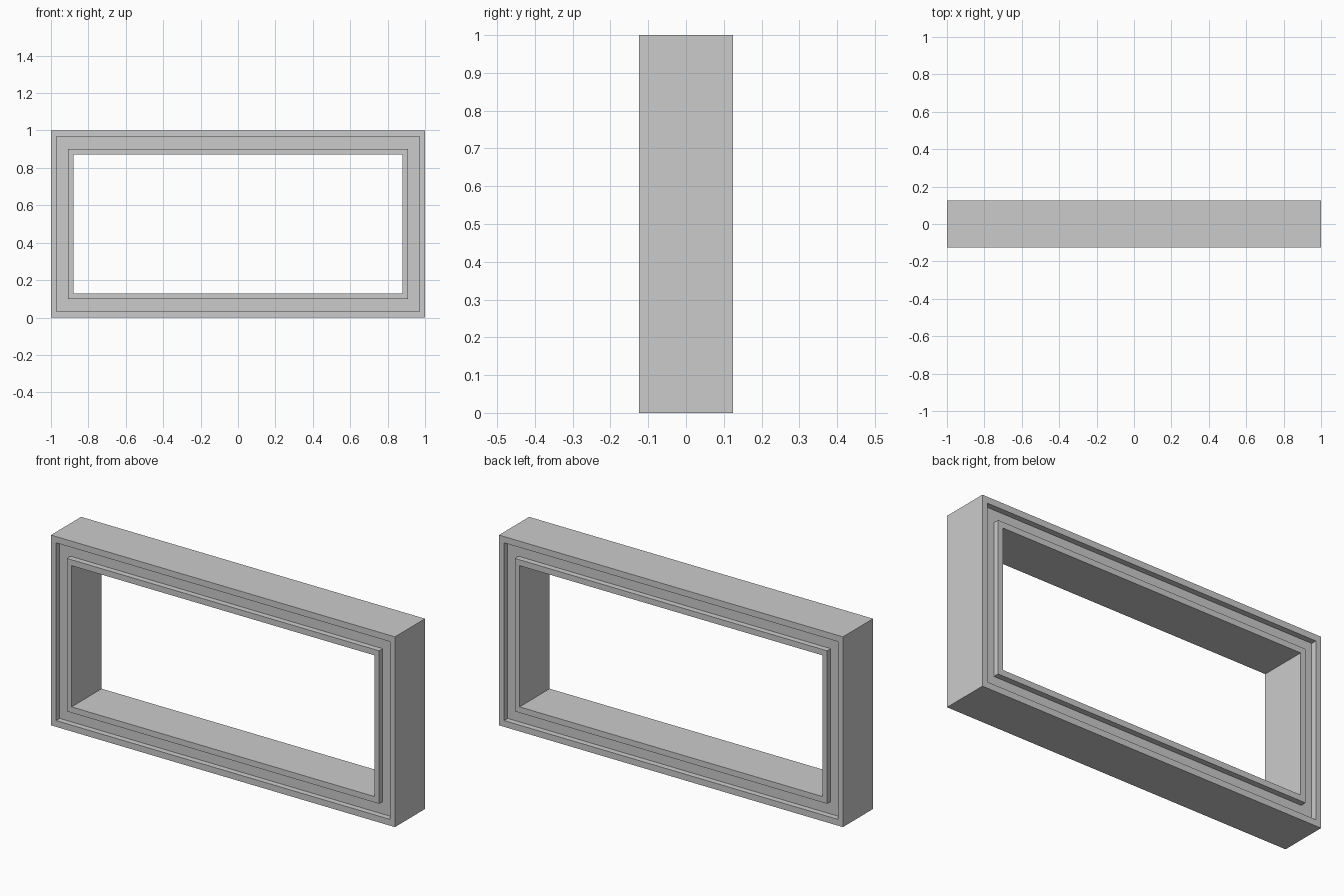
import bpy, bmesh

if "Cube" in bpy.data.objects:
    bpy.data.objects.remove(bpy.data.objects["Cube"])

HALF_DEPTH = 0.125
GROOVE = 0.03

# Closed cross-section: (inset in x, inset in z, y)
d, g = HALF_DEPTH, HALF_DEPTH - GROOVE
INSETS = [(0, 0), (0.03, 0.033), (0.092, 0.098), (0.12, 0.129)]
front = [(*INSETS[0], -d), (*INSETS[1], -d), (*INSETS[1], -g),
         (*INSETS[2], -g), (*INSETS[2], -d), (*INSETS[3], -d)]
back = [(ix, iz, -y) for ix, iz, y in reversed(front)]
profile = front + back

# Sweep the cross-section around the rectangle with mitred corners
bm = bmesh.new()
loops = []
for ix, iz, y in profile:
    x, lo, hi = 1 - ix, iz, 1 - iz
    loops.append([bm.verts.new(c) for c in
                  ((-x, y, lo), (x, y, lo), (x, y, hi), (-x, y, hi))])
for i, a in enumerate(loops):
    b = loops[(i + 1) % len(loops)]
    for k in range(4):
        n = (k + 1) % 4
        bm.faces.new((a[k], a[n], b[n], b[k]))
bmesh.ops.recalc_face_normals(bm, faces=bm.faces[:])

# Grooved window frame
mesh = bpy.data.meshes.new("window_frame")
bm.to_mesh(mesh)
bm.free()
bpy.context.collection.objects.link(bpy.data.objects.new("window_frame", mesh))
